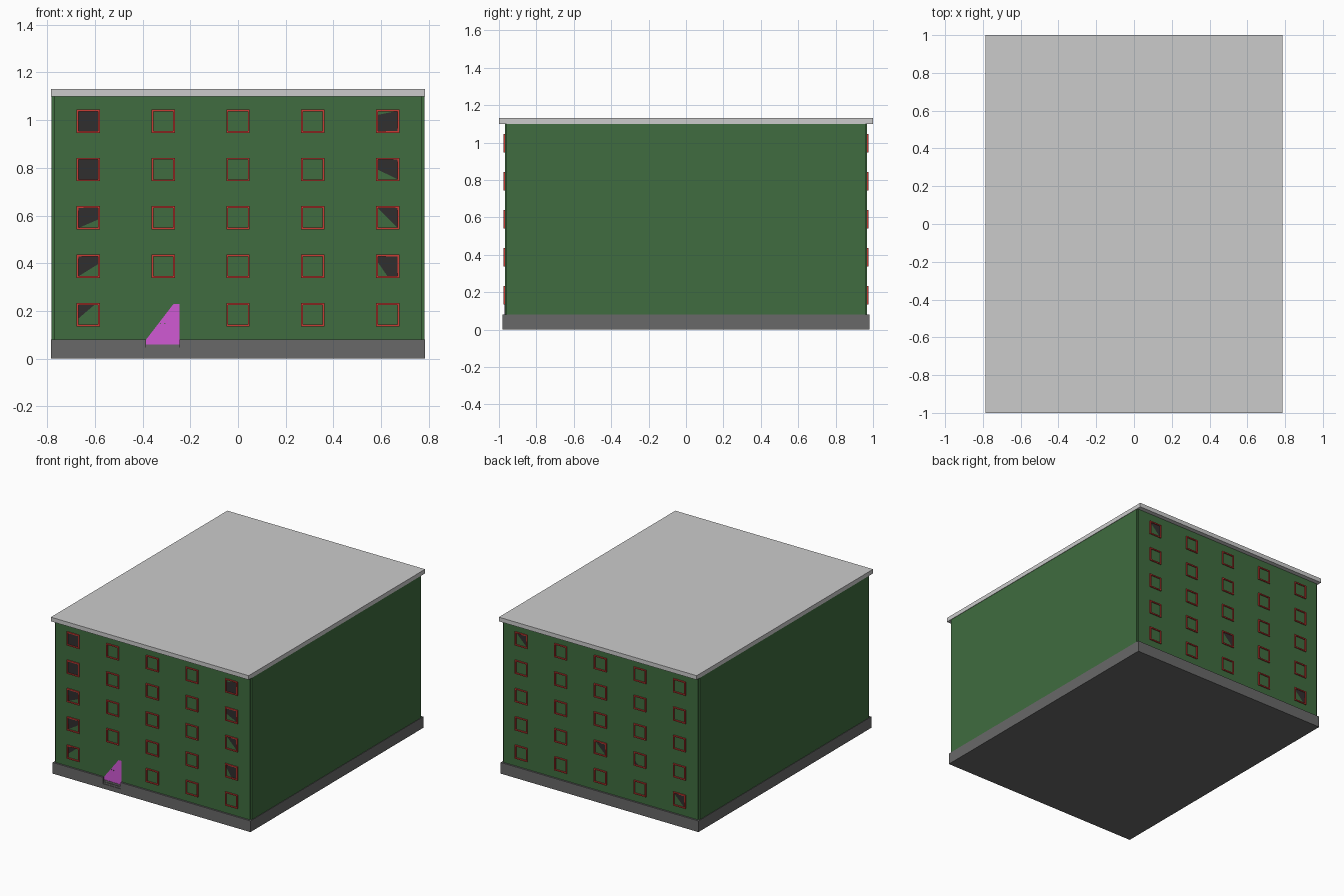
import bpy, bmesh
from mathutils import Matrix

if "Cube" in bpy.data.objects:
    bpy.data.objects.remove(bpy.data.objects["Cube"])

def material(name, rgb):
    m = bpy.data.materials.new(name)
    m.diffuse_color = (*rgb, 1)
    m.use_nodes = True
    m.node_tree.nodes["Principled BSDF"].inputs["Base Color"].default_value = m.diffuse_color
    return m

GREEN = material("green_wall", (0.05, 0.15, 0.05))
RED = material("red_frame", (0.6, 0.045, 0.035))
DARK = material("dark_glass", (0.03, 0.028, 0.028))
PINK = material("magenta_door", (0.62, 0.1, 0.65))
STONE = material("dark_stone", (0.14, 0.14, 0.14))

def box(bm, x0, x1, y0, y1, z0, z1):
    mat = Matrix.Translation(((x0 + x1) / 2, (y0 + y1) / 2, (z0 + z1) / 2))
    bmesh.ops.create_cube(bm, size=1, matrix=mat @ Matrix.Diagonal((x1 - x0, y1 - y0, z1 - z0, 1)))

def finish(name, bm, mat=None):
    me = bpy.data.meshes.new(name)
    bm.to_mesh(me)
    bm.free()
    ob = bpy.data.objects.new(name, me)
    bpy.context.collection.objects.link(ob)
    if mat:
        me.materials.append(mat)
    return ob

def boxes(name, mat, *dims):
    bm = bmesh.new()
    for d in dims:
        box(bm, *d)
    return finish(name, bm, mat)

WALL = 0.968   # face of front and back walls
DX0, DX1 = -0.385, -0.245   # door opening

# Main shell: front/back slab plus side slabs leaving small corner rebates
boxes("front_and_back_walls", GREEN, (-0.772, 0.772, -WALL, WALL, 0.078, 1.105))
for s, side in ((-1, "left"), (1, "right")):
    x = sorted((s * 0.77, s * 0.782))
    boxes(side + "_wall", GREEN, (*x, -0.96, 0.96, 0.078, 1.105))
boxes("roof_slab", None, (-0.785, 0.785, -1, 1, 1.1, 1.13))

# Plinth with a notch for the entrance steps
plinth = boxes("plinth", STONE, (-0.785, 0.785, -0.98, 0.98, 0, 0.08))
cutter = boxes("step_notch_cutter", None, (DX0, DX1, -1.1, -0.95, 0.02, 0.2))
cutter.hide_render = True
cutter.hide_viewport = True
cut = plinth.modifiers.new("notch", 'BOOLEAN')
cut.object = cutter
cut.solver = 'EXACT'
boxes("entrance_steps", STONE, *[(DX0, DX1, -0.98 + 0.004 * i, -0.949, 0.019, 0.034 + 0.013 * i)
                                 for i in range(3)])

def leaning_panel(bm, cx, cz, w, h, side, lean):
    """Thin panel, slightly tilted so that it partly sinks into the wall."""
    a, b, c = lean
    vs = []
    for u, v in ((-1, -1), (1, -1), (1, 1), (-1, 1)):
        d = WALL + 0.001 * (a + b * u + c * v)
        vs.append(bm.verts.new((cx + u * w / 2, side * d, cz + v * h / 2)))
    bm.faces.new(vs if side < 0 else vs[::-1])

# Windows: (column, row from bottom) -> offset and tilt of glass
FRONT = {(0, 4): (1, 0, 0), (0, 3): (1, 0, 0), (0, 2): (.57, -.43, 1),
         (0, 1): (.38, -.62, 1), (0, 0): (-.45, -.85, 1),
         (4, 4): (.8, .2, -1), (4, 3): (.48, .48, 1), (4, 2): (0, 1, 1), (4, 1): (1, 1.45, 1)}
BACK = {(4, 4): (0, -1, 1), (2, 1): (0, -1, 1), (1, 1): (-1.3, 1, -1), (0, 0): (.2, -1, 1)}
R, T = 0.049, 0.008
for side, name, leans in ((-1, "front", FRONT), (1, "back", BACK)):
    frames, glass = bmesh.new(), bmesh.new()
    y = sorted((side * 0.955, side * 0.976))
    for col in range(5):
        for row in range(5):
            if side < 0 and (col, row) == (1, 0):
                continue   # the door takes this place
            cx, cz = (col - 2) * 0.314, 0.184 + row * 0.203
            for s in (-1, 1):
                box(frames, *sorted((cx + s * R, cx + s * (R - T))), *y, cz - R, cz + R)
                box(frames, cx - R + T, cx + R - T, *y, *sorted((cz + s * R, cz + s * (R - T))))
            leaning_panel(glass, cx, cz, 0.086, 0.086, side, leans.get((col, row), (-2, 0, 0)))
    finish(name + "_window_frames", frames, RED)
    finish(name + "_window_glass", glass, DARK)

# Door leaf, threshold strip and two small knobs
bm = bmesh.new()
leaning_panel(bm, (DX0 + DX1) / 2, 0.145, DX1 - DX0, 0.17, -1, (.31, 1.07, -1))
finish("door", bm, PINK)
boxes("door_threshold", PINK, (DX0, DX1, -0.968, -0.95, 0.058, 0.08))
boxes("door_knobs", STONE, *[(x - .003, x + .003, -0.973, -0.965, 0.145, 0.149) for x in (-0.325, -0.308)])
